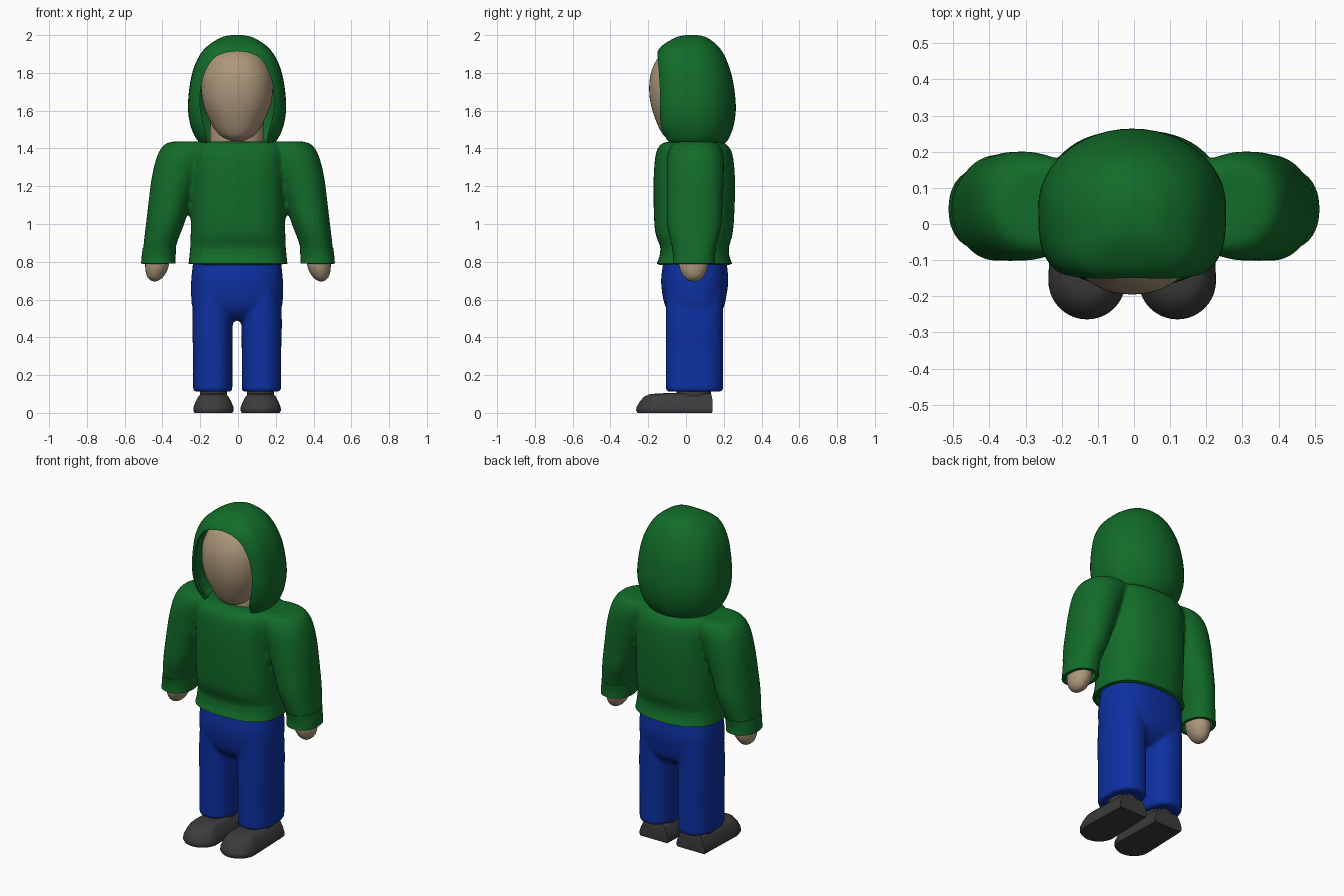
import bpy, bmesh, math

if "Cube" in bpy.data.objects:
    bpy.data.objects.remove(bpy.data.objects["Cube"])

OFF = -0.005  # the head and legs sit slightly off the centre line


def material(name, rgb):
    m = bpy.data.materials.new(name)
    m.use_nodes = True
    m.diffuse_color = (*rgb, 1)
    bsdf = m.node_tree.nodes["Principled BSDF"]
    bsdf.inputs["Base Color"].default_value = (*rgb, 1)
    bsdf.inputs["Roughness"].default_value = 0.8
    return m


GREEN = material("green_cloth", (0.006, 0.15, 0.022))
BLUE = material("blue_denim", (0.004, 0.03, 0.36))
SKIN = material("skin", (0.42, 0.31, 0.2))
GREY = material("dark_grey_leather", (0.045, 0.045, 0.045))


def spline(rows, steps):
    """Catmull-Rom interpolation of a list of equal-length tuples."""
    out = []
    for i in range(len(rows) - 1):
        p = [rows[max(i - 1, 0)], rows[i], rows[i + 1], rows[min(i + 2, len(rows) - 1)]]
        for k in range(steps):
            t = k / steps
            out.append([0.5 * (2 * b + (c - a) * t + (2 * a - 5 * b + 4 * c - d) * t * t
                               + (3 * b - a - 3 * c + d) * t ** 3) for a, b, c, d in zip(*p)])
    return out + [list(rows[-1])]


def oval(z, cx, rx, front, back, ef, eb, n=48):
    """Superellipse ring; the front and back halves may differ in squareness."""
    cy, ry, pts = (front + back) / 2, (back - front) / 2, []
    for i in range(n):
        a = 2 * math.pi * i / n
        c, s = math.cos(a), math.sin(a)
        e = 2 / (ef if s < 0 else eb)
        pts.append((cx + rx * math.copysign(abs(c) ** e, c),
                    cy + ry * math.copysign(abs(s) ** e, s), z))
    return pts


def skin_rings(name, rings, mat, bottom=True, top=True):
    """Join rings, listed from top to bottom, into one mesh object."""
    bm = bmesh.new()
    loops = [[bm.verts.new(p) for p in r] for r in rings]
    for a, b in zip(loops, loops[1:]):
        for i in range(len(a)):
            j = (i + 1) % len(a)
            bm.faces.new((a[i], b[i], b[j], a[j]))
    if top:
        bm.faces.new(loops[0])
    if bottom:
        bm.faces.new(loops[-1][::-1])
    bmesh.ops.recalc_face_normals(bm, faces=bm.faces)
    me = bpy.data.meshes.new(name)
    bm.to_mesh(me)
    bm.free()
    me.materials.append(mat)
    ob = bpy.data.objects.new(name, me)
    bpy.context.collection.objects.link(ob)
    return ob


def loft(name, rows, mat, ef=2, eb=2, steps=4, **caps):
    """rows: (z, centre x, half width, front y, back y)"""
    return skin_rings(name, [oval(*r, ef, eb) for r in spline(rows, steps)], mat, **caps)


def modify(ob, kind, **settings):
    mod = ob.modifiers.new(kind.title(), kind)
    for key, value in settings.items():
        setattr(mod, key, value)


def finish(ob, angle=45):
    """Apply modifiers and shade smooth."""
    dg = bpy.context.evaluated_depsgraph_get()
    ob.data = bpy.data.meshes.new_from_object(ob.evaluated_get(dg))
    ob.modifiers.clear()
    bpy.ops.object.select_all(action='DESELECT')
    ob.select_set(True)
    bpy.context.view_layer.objects.active = ob
    bpy.ops.object.shade_smooth_by_angle(angle=math.radians(angle))


def fuse(name, parts):
    """Blend overlapping closed parts into one soft surface."""
    bpy.ops.object.select_all(action='DESELECT')
    for p in parts:
        p.select_set(True)
    ob = bpy.context.view_layer.objects.active = parts[0]
    bpy.ops.object.join()
    ob.name = name
    modify(ob, 'REMESH', mode='VOXEL', voxel_size=0.011)
    modify(ob, 'SMOOTH', factor=0.5, iterations=6)
    finish(ob)


# Sweater: torso and sleeves blended together
torso = loft("sweater", [
    (1.437, 0, .2, -.09, .17), (1.42, 0, .24, -.135, .215), (1.36, 0, .255, -.162, .248),
    (1.2, 0, .25, -.172, .26), (.97, 0, .25, -.165, .25), (.88, 0, .253, -.137, .228),
    (.81, 0, .252, -.135, .225)], GREEN, 2.7, 2.4)
sleeves = [loft("sleeve", [
    (1.437, s * .24, .1, -.04, .14), (1.42, s * .255, .135, -.075, .175),
    (1.36, s * .29, .138, -.098, .198), (1.25, s * .328, .128, -.102, .2),
    (1.12, s * .36, .113, -.102, .194), (1, s * .386, .101, -.1, .188),
    (.9, s * .411, .088, -.08, .165), (.83, s * .42, .084, -.06, .145)], GREEN, 2.2, 2.2)
    for s in (1, -1)]
fuse("sweater", [torso] + sleeves)

# Hem band and sleeve cuffs: open tubes
hem = loft("sweater_hem", [(.875, 0, .253, -.135, .226), (.83, 0, .257, -.14, .23),
                           (.79, 0, .262, -.155, .244)], GREEN, 2.7, 2.4, top=False, bottom=False)
cuffs = [loft(side + "_cuff", [(.875, s * .416, .088, -.075, .16), (.83, s * .42, .09, -.068, .153),
                               (.79, s * .422, .091, -.07, .153)], GREEN, 2.2, 2.2,
              top=False, bottom=False)
         for side, s in (("left", 1), ("right", -1))]
for ob in [hem] + cuffs:
    modify(ob, 'SOLIDIFY', thickness=0.018, offset=-1)
    finish(ob)

# Hood: a shell with the face opening cut from its front
hood = loft("hood", [
    (2, OFF, .03, 0, .06), (1.985, OFF, .09, -.06, .115), (1.93, OFF, .17, -.14, .18),
    (1.85, OFF, .22, -.163, .222), (1.75, OFF, .248, -.167, .25), (1.62, OFF, .26, -.167, .264),
    (1.52, OFF, .246, -.155, .252), (1.45, OFF, .215, -.125, .225), (1.42, OFF, .185, -.1, .2)],
    GREEN, 3.4, 2, bottom=False)
edge = spline([(0, 1.915), (.07, 1.905), (.13, 1.87), (.175, 1.79), (.196, 1.68),
               (.19, 1.58), (.165, 1.48), (.15, 1.38)], 4)
outline = edge + [[-x, z] for x, z in edge[:0:-1]]
cutter = skin_rings("hood_opening_cutter",
                    [[(OFF + x, y, z) for x, z in outline] for y in (-.5, -.02)], GREEN)
cutter.hide_render = True
modify(hood, 'SOLIDIFY', thickness=0.018, offset=-1)
modify(hood, 'BOOLEAN', operation='DIFFERENCE', solver='EXACT', object=cutter)
finish(hood)
bpy.data.objects.remove(cutter)

# Head and neck
finish(loft("head", [
    (1.935, OFF, .02, -.02, .06), (1.92, OFF, .08, -.09, .1), (1.88, OFF, .14, -.148, .15),
    (1.8, OFF, .182, -.185, .19), (1.71, OFF, .19, -.195, .2), (1.62, OFF, .175, -.183, .19),
    (1.53, OFF, .135, -.152, .16), (1.47, OFF, .095, -.12, .12), (1.44, OFF, .05, -.08, .08)],
    SKIN, 2.2, 2))
finish(loft("neck", [(1.6, OFF, .14, -.07, .16), (1.41, OFF, .145, -.07, .16)], SKIN))

# Trousers: hips and legs blended together
hips = loft("trousers", [
    (.83, OFF, .23, -.115, .21), (.78, OFF, .235, -.123, .217), (.7, OFF, .243, -.132, .224),
    (.62, OFF, .243, -.124, .214), (.56, OFF, .235, -.108, .2), (.52, OFF, .18, -.08, .17),
    (.49, OFF, .11, -.04, .13)], BLUE, 2.5, 2.5)
legs = [loft("trouser_leg", [
    (.68, OFF + s * .125, .1, -.11, .2), (.5, OFF + s * .13, .107, -.107, .197),
    (.3, OFF + s * .129, .104, -.107, .197), (.112, OFF + s * .129, .104, -.107, .197)],
    BLUE, 2.4, 2.4) for s in (1, -1)]
fuse("trousers", [hips] + legs)

for side, s in (("left", 1), ("right", -1)):
    # Hand
    finish(loft(side + "_hand", [
        (.88, s * .415, .045, -.01, .09), (.83, s * .424, .062, -.035, .115),
        (.77, s * .43, .061, -.035, .115), (.725, s * .437, .045, -.015, .095),
        (.702, s * .44, .022, .01, .07), (.696, s * .44, .006, .035, .045)], SKIN))
    # Shoe: round toe, square heel, flared sole
    cx, rings = OFF + s * .125, []
    for z, w, toe, heel in [(.104, .045, -.12, .115), (.1, .066, -.19, .132), (.086, .08, -.222, .138),
                            (.06, .094, -.245, .14), (.03, .106, -.262, .14), (.012, .107, -.264, .14),
                            (0, .1, -.256, .138)]:
        arc = [math.pi * i / 20 for i in range(21)]
        rings.append([(cx - w * math.cos(a), toe + w * (1 - math.sin(a)), z) for a in arc]
                     + [(cx + w * .9, heel, z), (cx - w * .9, heel, z)])
    finish(skin_rings(side + "_shoe", rings, GREY))
    # Ankle
    finish(loft(side + "_ankle", [(.2, cx, .07, -.05, .13), (.09, cx, .072, -.05, .132)], GREY))
